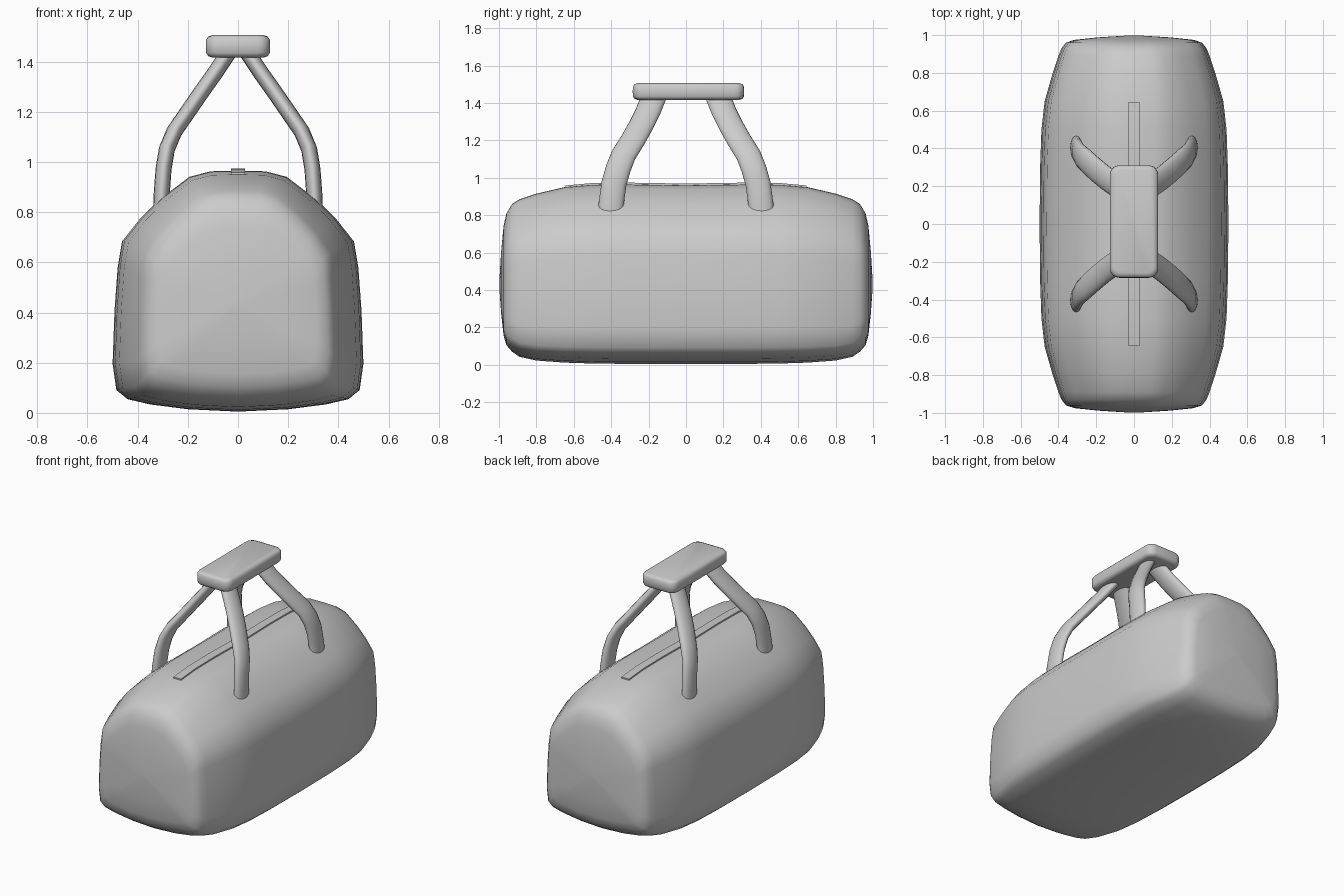
import bpy, bmesh, math
from mathutils import Vector

if "Cube" in bpy.data.objects:
    bpy.data.objects.remove(bpy.data.objects["Cube"])


def loft(name, rings, angle=50):
    """Skin a list of closed rings and cap both ends."""
    bm = bmesh.new()
    vs = [[bm.verts.new(p) for p in r] for r in rings]
    n = len(vs[0])
    for a, b in zip(vs, vs[1:]):
        for i in range(n):
            j = (i + 1) % n
            bm.faces.new((a[i], a[j], b[j], b[i]))
    bm.faces.new(vs[0])
    bm.faces.new(vs[-1])
    bmesh.ops.recalc_face_normals(bm, faces=bm.faces)
    me = bpy.data.meshes.new(name)
    bm.to_mesh(me)
    bm.free()
    ob = bpy.data.objects.new(name, me)
    bpy.context.collection.objects.link(ob)
    smooth(ob, angle)
    return ob


def smooth(ob, angle):
    bpy.ops.object.select_all(action='DESELECT')
    bpy.context.view_layer.objects.active = ob
    ob.select_set(True)
    bpy.ops.object.shade_smooth_by_angle(angle=math.radians(angle))


# Bag body: right half of the cross-section (x, z), both as fractions of full size
half = [(0, 0), (.4, .01), (.7, .03), (.88, .052), (.97, .09), (1, .2), (.985, .42),
        (.96, .6), (.925, .71), (.78, .805), (.62, .885), (.39, .975), (.22, .998), (0, 1)]
section = half + [(-x, z) for x, z in half[-2:0:-1]]

# Stations along the bag: y, half width, bottom, top
stations = [(0, .50, .005, .96), (.3, .497, .005, .965), (.5, .49, .007, .963),
            (.65, .473, .012, .95), (.8, .43, .023, .915), (.89, .40, .043, .885),
            (.93, .384, .07, .86), (.96, .36, .105, .81), (.975, .315, .155, .745),
            (.988, .19, .27, .61), (.998, .03, .41, .45)]
full = [(-y, w, b, t) for y, w, b, t in stations[:0:-1]] + stations
loft("bag_body", [[(x * w, y, b + z * (t - b)) for x, z in section]
                  for y, w, b, t in full], 70)

# Zip strip following the top of the bag
zip_line = [(-.645, .95), (-.5, .963), (-.3, .965), (0, .96),
            (.3, .965), (.5, .963), (.645, .95)]
loft("zip_strip", [[(-.028, y, z - .015), (.028, y, z - .015),
                    (.028, y, z + .009), (-.028, y, z + .009)] for y, z in zip_line], 30)

# Four oval handle straps, mirrored from one path
path = [Vector(p) for p in [(.307, .405, .77), (.305, .40, .86), (.297, .385, .97),
                            (.284, .362, 1.05), (.255, .335, 1.12), (.20, .285, 1.20),
                            (.145, .24, 1.28), (.095, .205, 1.35), (.045, .175, 1.425),
                            (.02, .16, 1.46)]]


def strap(name, sx, sy):
    rings = []
    for i, p in enumerate(path):
        t = (path[min(i + 1, len(path) - 1)] - path[max(i - 1, 0)]).normalized()
        wide = (Vector((0, 1, 0)) - t * t.y).normalized()
        thin = t.cross(wide)
        ring = []
        for k in range(16):
            a = math.tau * k / 16
            q = p + wide * (.067 * math.cos(a)) + thin * (.032 * math.sin(a))
            ring.append((q.x * sx, q.y * sy, q.z))
        rings.append(ring)
    loft(name, rings)


for sx, side in ((1, "right"), (-1, "left")):
    for sy, end in ((1, "back"), (-1, "front")):
        strap(f"strap_{end}_{side}", sx, sy)

# Padded grip: rounded-corner plan with rolled edges


def rounded_rect(hx, hy, r, z, cy=.013):
    pts = []
    for q, (cx, sy) in enumerate(((1, 1), (-1, 1), (-1, -1), (1, -1))):
        for k in range(5):
            a = math.pi / 2 * (q + k / 4)
            pts.append((cx * (hx - r) + r * math.cos(a),
                        cy + sy * (hy - r) + r * math.sin(a), z))
    return pts


grip = [(.025, 1.417), (.009, 1.422), (.001, 1.435), (0, 1.462),
        (.001, 1.487), (.009, 1.500), (.025, 1.506)]
loft("grip", [rounded_rect(.128 - d, .298 - d, .05 - d * .6, z) for d, z in grip], 50)
